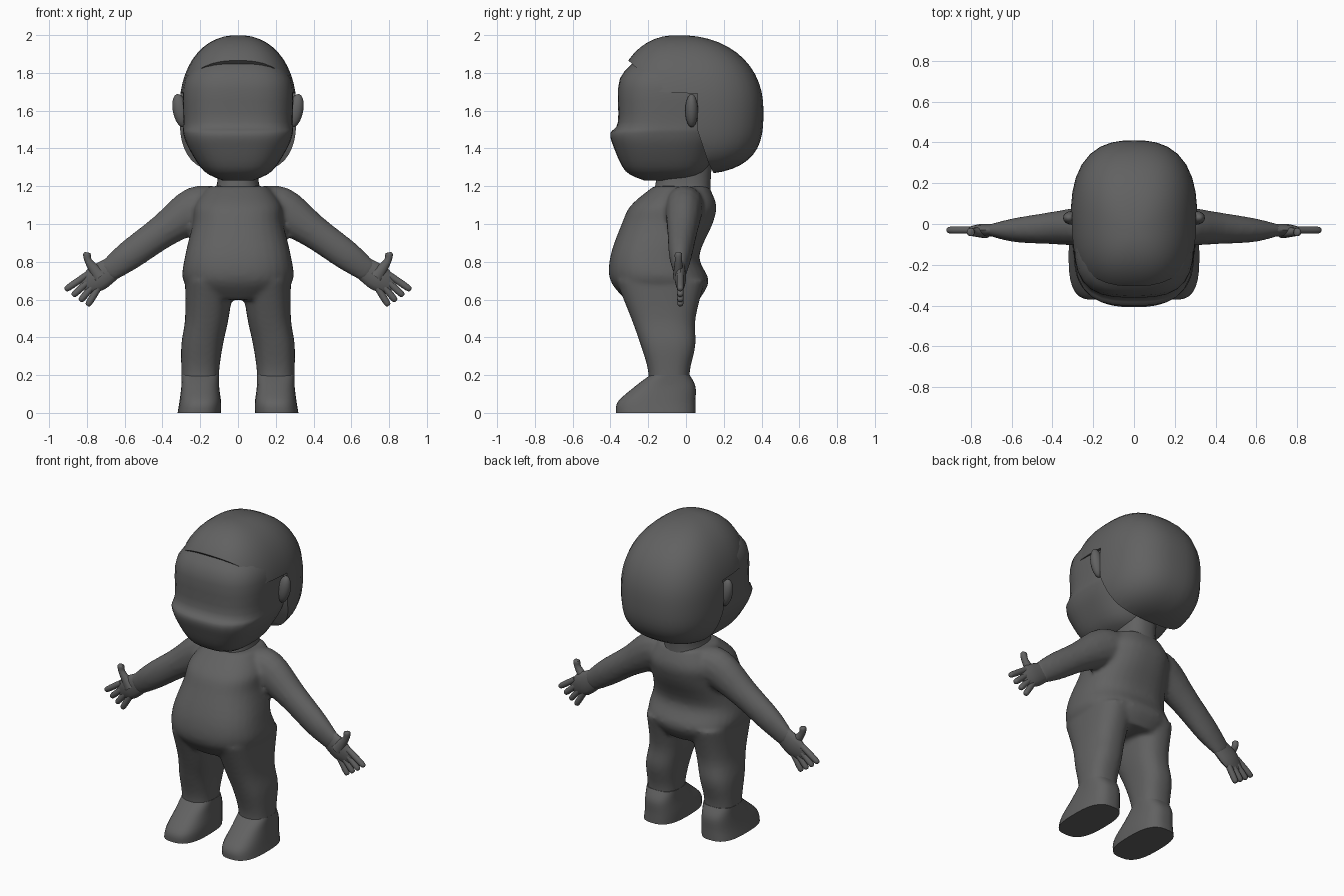
import bpy, bmesh, math
from mathutils import Vector, Matrix

if "Cube" in bpy.data.objects:
    bpy.data.objects.remove(bpy.data.objects["Cube"], do_unlink=True)

grey = bpy.data.materials.new("dark_grey")
grey.use_nodes = True
colour = (.12, .12, .12, 1)
grey.diffuse_color = colour
grey.node_tree.nodes["Principled BSDF"].inputs["Base Color"].default_value = colour


def finish(bm, name):
    bmesh.ops.recalc_face_normals(bm, faces=bm.faces)
    mesh = bpy.data.meshes.new(name)
    bm.to_mesh(mesh)
    bm.free()
    mesh.materials.append(grey)
    part = bpy.data.objects.new(name, mesh)
    bpy.context.collection.objects.link(part)
    return part


def smooth(part):
    bpy.ops.object.select_all(action="DESELECT")
    part.select_set(True)
    bpy.context.view_layer.objects.active = part
    bpy.ops.object.shade_smooth_by_angle(angle=math.radians(50))


def spline(keys, steps=4):
    """Smooth curve through a few keys of any dimension."""
    keys = [Vector(key) for key in keys]
    keys = [keys[0], *keys, keys[-1]]
    points = []
    for before, start, end, after in zip(keys, keys[1:], keys[2:], keys[3:]):
        slope_in, slope_out = (end - before) / 2, (after - start) / 2
        for step in range(steps):
            t = step / steps
            ease = t * t * (3 - 2 * t)
            points.append(start.lerp(end, ease) + slope_in * (t * (1 - t) ** 2)
                          - slope_out * (t * t * (1 - t)))
    return points + [keys[-1]]


def ring(bm, centre, u, v, sides, power):
    """Superellipse section spanned by u and v."""
    verts = []
    for i in range(sides):
        angle = math.tau * i / sides
        c, s = math.cos(angle), math.sin(angle)
        reach = (abs(c) ** power + abs(s) ** power) ** (-1 / power)
        verts.append(bm.verts.new(centre + (u * c + v * s) * reach))
    return verts


def skin(bm, rings):
    for low, high in zip(rings, rings[1:]):
        for i in range(len(low)):
            bm.faces.new((low[i - 1], low[i], high[i], high[i - 1]))
    bm.faces.new(rings[0])
    bm.faces.new(rings[-1])


def stack(bm, levels, side=1, power=2.5):
    """Upright loft through (z, inner x, outer x, front y, back y)."""
    rings = []
    for z, inner, outer, front, back in levels:
        centre = Vector((side * (inner + outer) / 2, (front + back) / 2, z))
        u = Vector(((outer - inner) / 2, 0, 0))
        v = Vector((0, (back - front) / 2, 0))
        rings.append(ring(bm, centre, u, v, 36, power))
    skin(bm, rings)


def centred(keys):
    return spline([(z, -half, half, front, back) for z, half, front, back in keys])


def tube(bm, keys, side):
    """Limb through (x, y, z, radius, half depth)."""
    path = spline(keys)
    points = [Vector((side * p[0], p[1], p[2])) for p in path]
    rings = []
    for i, p in enumerate(path):
        ahead = points[min(i + 1, len(points) - 1)]
        along = (ahead - points[max(i - 1, 0)]).normalized()
        u = along.cross(Vector((0, 1, 0))).normalized()
        rings.append(ring(bm, points[i], u * p[3], u.cross(along) * p[4], 14, 2))
    skin(bm, rings)


# Torso, legs and arms fused into one skin
bm = bmesh.new()
stack(bm, centred([
    (.6, .2, -.32, .07), (.7, .29, -.4, .12), (.83, .28, -.4, .07),
    (1, .24, -.34, .14), (1.1, .23, -.29, .16), (1.2, .16, -.17, .12)]))
for side in (1, -1):
    stack(bm, spline([
        (.7, .02, .28, -.37, .1), (.5, .05, .28, -.29, .05),
        (.36, .08, .3, -.24, .05), (.22, .1, .3, -.2, .02),
        (.1, .1, .3, -.2, .02)]), side)
    tube(bm, [
        (.1, 0, 1.1, .09, .1), (.22, -.01, 1.08, .12, .1), (.4, -.02, .96, .09, .08),
        (.58, -.03, .83, .08, .06), (.7, -.03, .74, .06, .03)], side)
body = finish(bm, "body")
remesh = body.modifiers.new("fuse", "REMESH")
remesh.mode = "VOXEL"
remesh.voxel_size = .014
remesh.use_smooth_shade = True
soften = body.modifiers.new("soften", "SMOOTH")
soften.iterations = 5

for side, label in ((1, "left"), (-1, "right")):
    # Foot with a flat sole
    bm = bmesh.new()
    stack(bm, spline([
        (0, .09, .32, -.37, .05), (.06, .09, .31, -.36, .05),
        (.14, .1, .3, -.27, .05), (.2, .1, .3, -.19, .02)]), side, 2.8)
    smooth(finish(bm, label + "_foot"))

    # Palm, thumb and four fanned fingers
    bm = bmesh.new()
    tube(bm, [(.66, -.03, .77, .06, .03), (.75, -.03, .71, .07, .03),
              (.82, -.03, .67, .04, .01)], side)
    tube(bm, [(.73, -.04, .72, .04, .03), (.79, -.04, .8, .02, .02),
              (.8, -.04, .84, .02, .02), (.8, -.04, .85, .01, .01)], side)
    for i in range(4):
        angle, length = .6 + .14 * i, .14 - .01 * i
        base = Vector((.8 - .02 * i, -.03, .73 - .023 * i))
        reach = Vector((math.cos(angle), 0, -math.sin(angle))) * length
        tube(bm, [(*(base + reach * t), r, r)
                  for t, r in ((0, .018), (.85, .017), (1, .006))], side)
    smooth(finish(bm, label + "_hand"))

    # Ear
    bm = bmesh.new()
    place = Matrix.Translation((side * .305, .03, 1.6)) @ Matrix.Rotation(side * .2, 4, "Y")
    bmesh.ops.create_uvsphere(bm, u_segments=16, v_segments=10, radius=1,
                              matrix=place @ Matrix.Diagonal((.04, .034, .09, 1)))
    smooth(finish(bm, label + "_ear"))

# Neck
bm = bmesh.new()
stack(bm, centred([(1.14, .14, -.18, .13), (1.22, .11, -.16, .13), (1.36, .11, -.15, .14)]))
smooth(finish(bm, "neck"))

# Head with a broad muzzle
bm = bmesh.new()
stack(bm, centred([
    (1.23, .08, -.22, 0), (1.28, .18, -.32, .1), (1.4, .26, -.38, .16),
    (1.48, .29, -.4, .2), (1.54, .29, -.36, .2), (1.77, .28, -.35, .2),
    (1.9, .15, -.22, .1)]), power=3)
smooth(finish(bm, "head"))

# Hair: a dome, fuller below its middle, trimmed along the hairline
bm = bmesh.new()
levels = []
for i in range(-12, 13):
    rise = math.sin(i / 12 * 1.5)
    height, power = (.4, 2.2) if rise > 0 else (.34, 3)
    width = (1 - abs(rise) ** power) ** (1 / power)
    levels.append((1.6 + height * rise, -.31 * width, .31 * width,
                   -.045 - .33 * width, -.045 + .455 * width))
stack(bm, levels, power=2.6)
hair = finish(bm, "hair")

bm = bmesh.new()
hairline = [(-.6, 1.89), (-.31, 1.87), (-.2, 1.77), (-.18, 1.7), (.06, 1.69),
            (.06, 1.5), (.12, 1.32), (.18, 1.2), (-.6, 1.2)]
skin(bm, [[bm.verts.new((x, y, z)) for y, z in hairline] for x in (-.6, .6)])
cutter = finish(bm, "hairline_cutter")
cutter.hide_render = True
trim = hair.modifiers.new("trim", "BOOLEAN")
trim.solver = "EXACT"
trim.object = cutter
bpy.context.view_layer.objects.active = hair
bpy.ops.object.modifier_apply(modifier="trim")
bpy.data.objects.remove(cutter, do_unlink=True)
smooth(hair)
